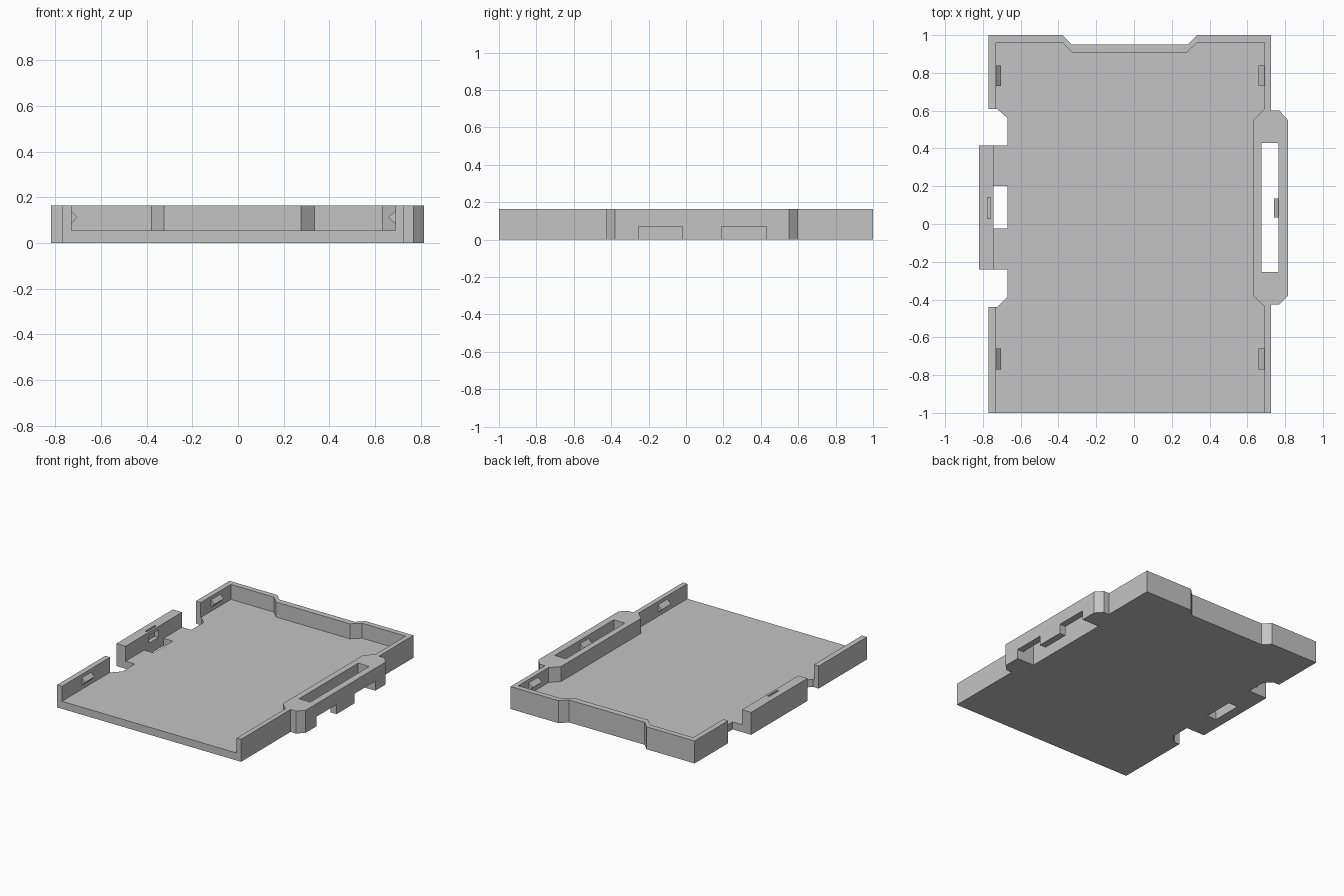
import bpy
import bmesh

if "Cube" in bpy.data.objects:
    bpy.data.objects.remove(bpy.data.objects["Cube"], do_unlink=True)

HEIGHT = 0.165
FLOOR = 0.055

grey = bpy.data.materials.new("plain_grey")
grey.use_nodes = True
colour = (0.55, 0.55, 0.55, 1)
grey.diffuse_color = colour
grey.node_tree.nodes["Principled BSDF"].inputs["Base Color"].default_value = colour


def prism(name, outline, start, end, axis="Z"):
    """Extrude a closed outline along Z (points are x, y) or Y (points are x, z)."""
    bm = bmesh.new()
    if axis == "Z":
        verts = [bm.verts.new((a, b, start)) for a, b in outline]
        move = (0, 0, end - start)
    else:
        verts = [bm.verts.new((a, start, b)) for a, b in outline]
        move = (0, end - start, 0)
    face = bm.faces.new(verts)
    grown = bmesh.ops.extrude_face_region(bm, geom=[face])["geom"]
    bmesh.ops.translate(bm, vec=move, verts=[g for g in grown if isinstance(g, bmesh.types.BMVert)])
    bmesh.ops.recalc_face_normals(bm, faces=bm.faces)
    mesh = bpy.data.meshes.new(name)
    bm.to_mesh(mesh)
    bm.free()
    mesh.materials.append(grey)
    obj = bpy.data.objects.new(name, mesh)
    bpy.context.collection.objects.link(obj)
    return obj


def box(name, x0, x1, y0, y1, z0, z1):
    return prism(name, [(x0, y0), (x1, y0), (x1, y1), (x0, y1)], z0, z1)


def cut(target, cutter):
    cutter.hide_render = True
    mod = target.modifiers.new("cut", "BOOLEAN")
    mod.operation = "DIFFERENCE"
    mod.solver = "EXACT"
    mod.object = cutter
    bpy.context.view_layer.objects.active = target
    bpy.ops.object.modifier_apply(modifier=mod.name)
    bpy.data.objects.remove(cutter, do_unlink=True)


# Outer outline, counter-clockwise from the front
right_side = [(0.725, -1), (0.725, -0.425), (0.77, -0.425), (0.815, -0.38),
              (0.815, 0.55), (0.77, 0.6), (0.725, 0.6), (0.725, 1)]
back_side = [(0.335, 1), (0.285, 0.95), (-0.33, 0.95), (-0.38, 1)]
left_side = [(-0.77, 1), (-0.77, 0.61), (-0.725, 0.61), (-0.67, 0.56), (-0.67, 0.415),
             (-0.82, 0.415), (-0.82, -0.24), (-0.67, -0.24), (-0.67, -0.385),
             (-0.725, -0.44), (-0.77, -0.44), (-0.77, -1)]
tray = prism("tray", right_side + back_side + left_side, 0, HEIGHT)

# Cavity above the floor, open at the front
cavity = [(0.69, -1.2), (0.69, -0.435), (0.63, -0.38), (0.63, 0.55), (0.69, 0.61),
          (0.69, 0.96), (0.335, 0.96), (0.275, 0.905), (-0.325, 0.905), (-0.38, 0.96),
          (-0.73, 0.96), (-0.73, 0.5), (-0.745, 0.5), (-0.745, -0.34), (-0.73, -0.34),
          (-0.73, -1.2)]
cut(tray, prism("cavity", cavity, FLOOR, 0.3))

# Right slot and the two openings below its outer wall
cut(tray, box("right_slot", 0.675, 0.765, -0.255, 0.43, -0.1, 0.3))
for y0, y1 in ((-0.255, -0.02), (0.19, 0.43)):
    cut(tray, box("side_opening", 0.72, 0.9, y0, y1, -0.1, 0.07))

# Left floor hole and the small pocket in the left tab
cut(tray, box("left_hole", -0.745, -0.6701, -0.025, 0.2, -0.1, 0.1))
cut(tray, box("tab_pocket", -0.775, -0.76, 0.03, 0.14, 0.085, 0.3))
cut(tray, box("tab_window", -0.77, -0.7, 0.03, 0.14, 0.085, 0.14))


# Wedge catches on the inner walls
def catch(name, wall, tip, y0, y1):
    back = wall + (0.01 if wall > tip else -0.01)
    outline = [(back, 0.085), (wall, 0.085), (tip, 0.1125), (wall, 0.14), (back, 0.14)]
    prism(name, outline, y0, y1, "Y")


for place, y0, y1 in (("front", -0.77, -0.66), ("back", 0.73, 0.84)):
    catch("left_" + place + "_catch", -0.73, -0.703, y0, y1)
    catch("right_" + place + "_catch", 0.69, 0.658, y0, y1)
catch("slot_catch", 0.765, 0.74, 0.035, 0.135)
